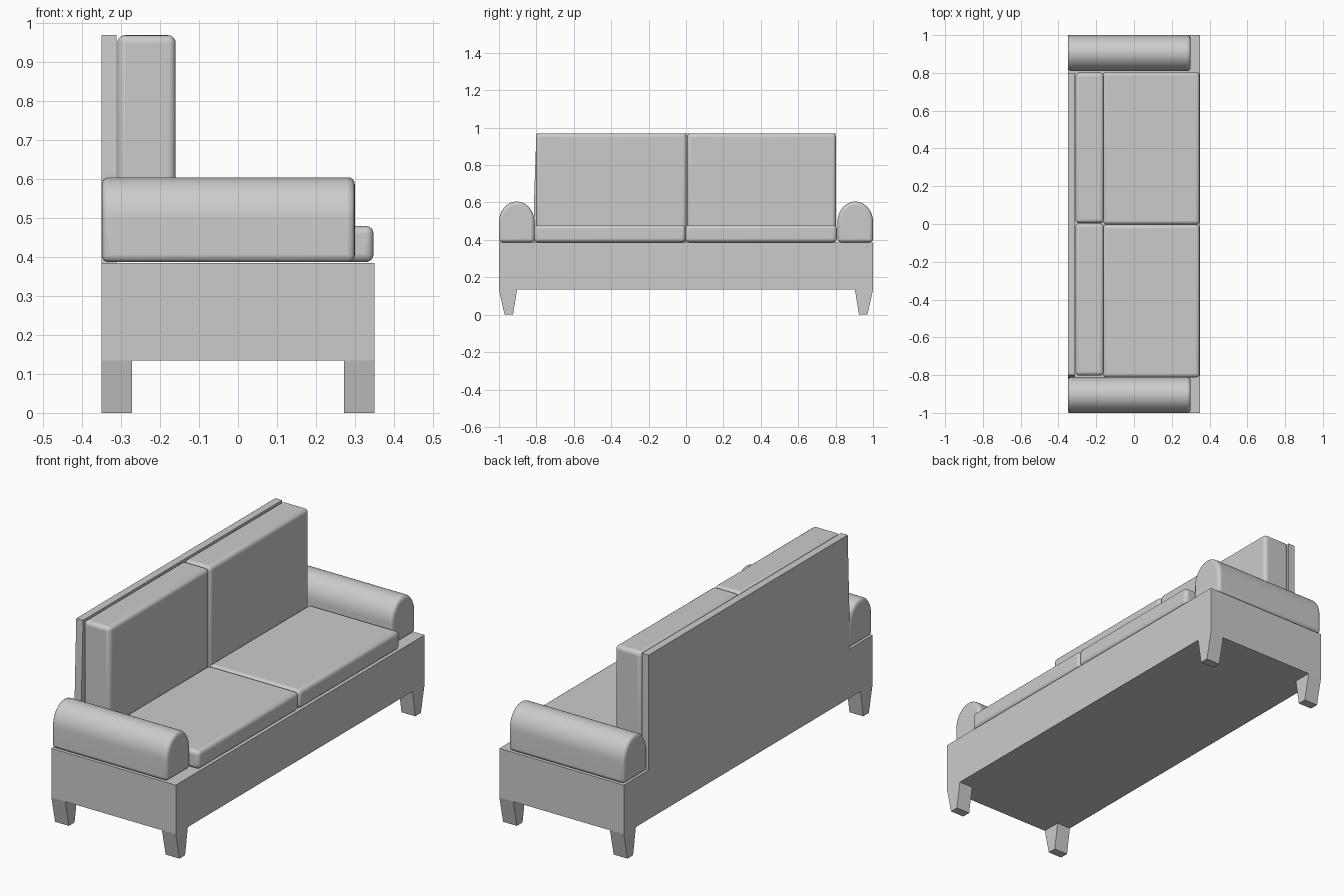
import bpy, bmesh, math

if "Cube" in bpy.data.objects:
    bpy.data.objects.remove(bpy.data.objects["Cube"])


def prism(name, profile, x0, x1, bevel=0.0, segments=4, angle=50):
    """Extrude a (y, z) profile along x, optionally rounding its sharp edges."""
    bm = bmesh.new()
    face = bm.faces.new([bm.verts.new((x0, y, z)) for y, z in profile])
    ext = bmesh.ops.extrude_face_region(bm, geom=[face])
    for v in ext["geom"]:
        if isinstance(v, bmesh.types.BMVert):
            v.co.x = x1
    bmesh.ops.recalc_face_normals(bm, faces=bm.faces)
    mesh = bpy.data.meshes.new(name)
    bm.to_mesh(mesh)
    bm.free()
    ob = bpy.data.objects.new(name, mesh)
    bpy.context.collection.objects.link(ob)
    if bevel:
        mod = ob.modifiers.new("Rounding", 'BEVEL')
        mod.width = bevel
        mod.segments = segments
        mod.limit_method = 'ANGLE'
        mod.angle_limit = math.radians(angle)
        bpy.ops.object.select_all(action='DESELECT')
        bpy.context.view_layer.objects.active = ob
        ob.select_set(True)
        bpy.ops.object.shade_smooth_by_angle(angle=math.radians(35))
    return ob


def rect(y0, y1, z0, z1):
    return [(y0, z0), (y1, z0), (y1, z1), (y0, z1)]


# Base frame
prism("base", rect(-1, 1, 0.135, 0.385), -0.35, 0.35)

# Thin back panel, slightly flared on one lower side
prism("back_panel", [(-0.815, 0.385), (0.8, 0.385), (0.8, 0.97), (-0.8, 0.97),
                     (-0.812, 0.62)], -0.35, -0.312)

# Rounded arm cross-section: straight sides and an elliptical top
arm = [(-0.095, 0.387), (0.095, 0.387)]
for i in range(25):
    a = math.pi * i / 24
    arm.append((0.095 * math.cos(a), 0.495 + 0.11 * math.sin(a)))

for side, s in (("right", -1), ("left", 1)):
    # Tapered legs
    leg = [(s * y, z) for y, z in
           ((1, 0.135), (0.97, 0), (0.925, 0), (0.903, 0.135))]
    prism(f"{side}_front_leg", leg, 0.272, 0.35)
    prism(f"{side}_rear_leg", leg, -0.35, -0.272)
    # Armrest
    prism(f"{side}_armrest", [(s * 0.905 + y, z) for y, z in arm],
          -0.35, 0.30, 0.018)

# Seat and back cushions
for side, (s0, s1), (b0, b1) in (
        ("right", (-0.812, -0.003), (-0.802, 0.003)),
        ("left", (-0.003, 0.806), (0.005, 0.802))):
    prism(f"{side}_seat_cushion", rect(s0, s1, 0.387, 0.48),
          -0.165, 0.348, 0.02)
    prism(f"{side}_back_cushion", rect(b0, b1, 0.387, 0.97),
          -0.31, -0.16, 0.02)
